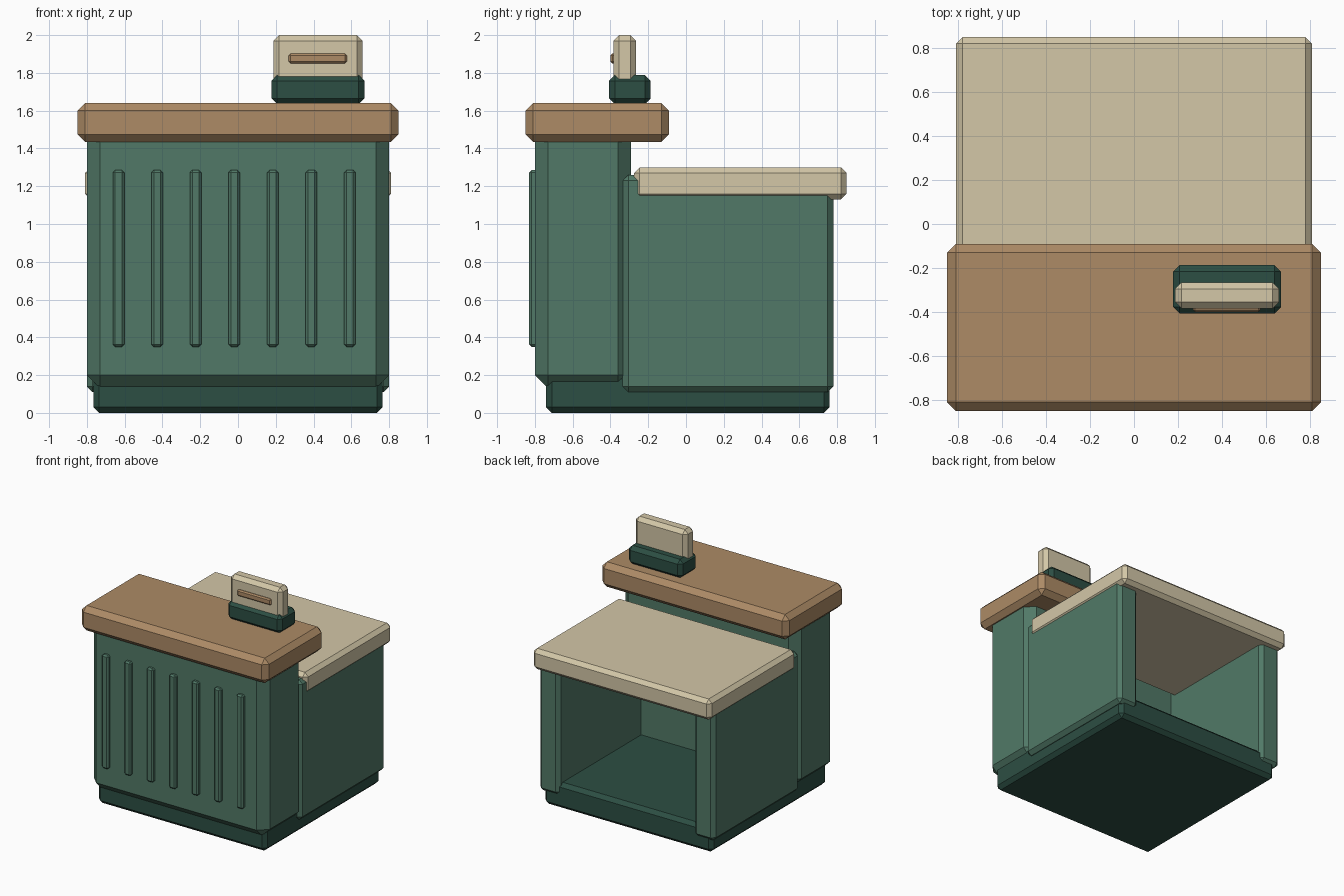
import bpy
import bmesh

cube = bpy.data.objects.get("Cube")
if cube:
    bpy.data.objects.remove(cube, do_unlink=True)


def to_linear(c):
    c /= 255
    return c / 12.92 if c <= 0.04045 else ((c + 0.055) / 1.055) ** 2.4


def material(name, rgb):
    colour = [to_linear(c) for c in rgb] + [1.0]
    mat = bpy.data.materials.new(name)
    mat.use_nodes = True
    mat.diffuse_color = colour
    mat.node_tree.nodes["Principled BSDF"].inputs["Base Color"].default_value = colour
    return mat


def chamfered_box(name, x, y, z, chamfer, mat):
    """Box spanning the given (low, high) ranges, with every edge chamfered."""
    bm = bmesh.new()
    bmesh.ops.create_cube(bm, size=1)
    for v in bm.verts:
        v.co = [(lo + hi) / 2 + c * (hi - lo) for c, (lo, hi) in zip(v.co, (x, y, z))]
    bmesh.ops.bevel(bm, geom=bm.edges[:], offset=chamfer, segments=1,
                    profile=0.5, affect='EDGES')
    bmesh.ops.recalc_face_normals(bm, faces=bm.faces[:])
    mesh = bpy.data.meshes.new(name)
    bm.to_mesh(mesh)
    bm.free()
    mesh.materials.append(mat)
    obj = bpy.data.objects.new(name, mesh)
    bpy.context.collection.objects.link(obj)
    return obj


green = material("sage green", (81, 121, 103))
dark = material("deep green", (44, 78, 67))
wood = material("warm wood", (173, 139, 102))
cream = material("cream", (211, 199, 167))

# Base and front cabinet
chamfered_box("plinth", (-0.765, 0.765), (-0.74, 0.76), (0, 0.21), 0.03, dark)
chamfered_box("front_cabinet", (-0.8, 0.8), (-0.8, -0.29), (0.13, 1.53), 0.07, green)
chamfered_box("raised_counter", (-0.85, 0.85), (-0.85, -0.09), (1.435, 1.64), 0.04, wood)

# Vertical slats across the front
for i in range(7):
    x = -0.632 + 0.204 * i
    chamfered_box(f"front_slat_{i + 1}", (x - 0.03, x + 0.03), (-0.83, -0.77),
                  (0.35, 1.285), 0.012, green)

# Open rear: two side panels under the work surface
for side, name in ((1, "left"), (-1, "right")):
    chamfered_box(f"{name}_side_panel", sorted((side * 0.61, side * 0.8)),
                  (-0.335, 0.78), (0.11, 1.26), 0.03, green)
chamfered_box("rear_worktop", (-0.81, 0.81), (-0.275, 0.85), (1.13, 1.3), 0.03, cream)

# Card reader on the counter
chamfered_box("reader_base", (0.177, 0.669), (-0.407, -0.187), (1.635, 1.788), 0.03, dark)
chamfered_box("reader_screen", (0.187, 0.66), (-0.385, -0.265), (1.7, 2.0), 0.03, cream)
chamfered_box("reader_strip", (0.268, 0.576), (-0.4, -0.37), (1.85, 1.902), 0.01, wood)
